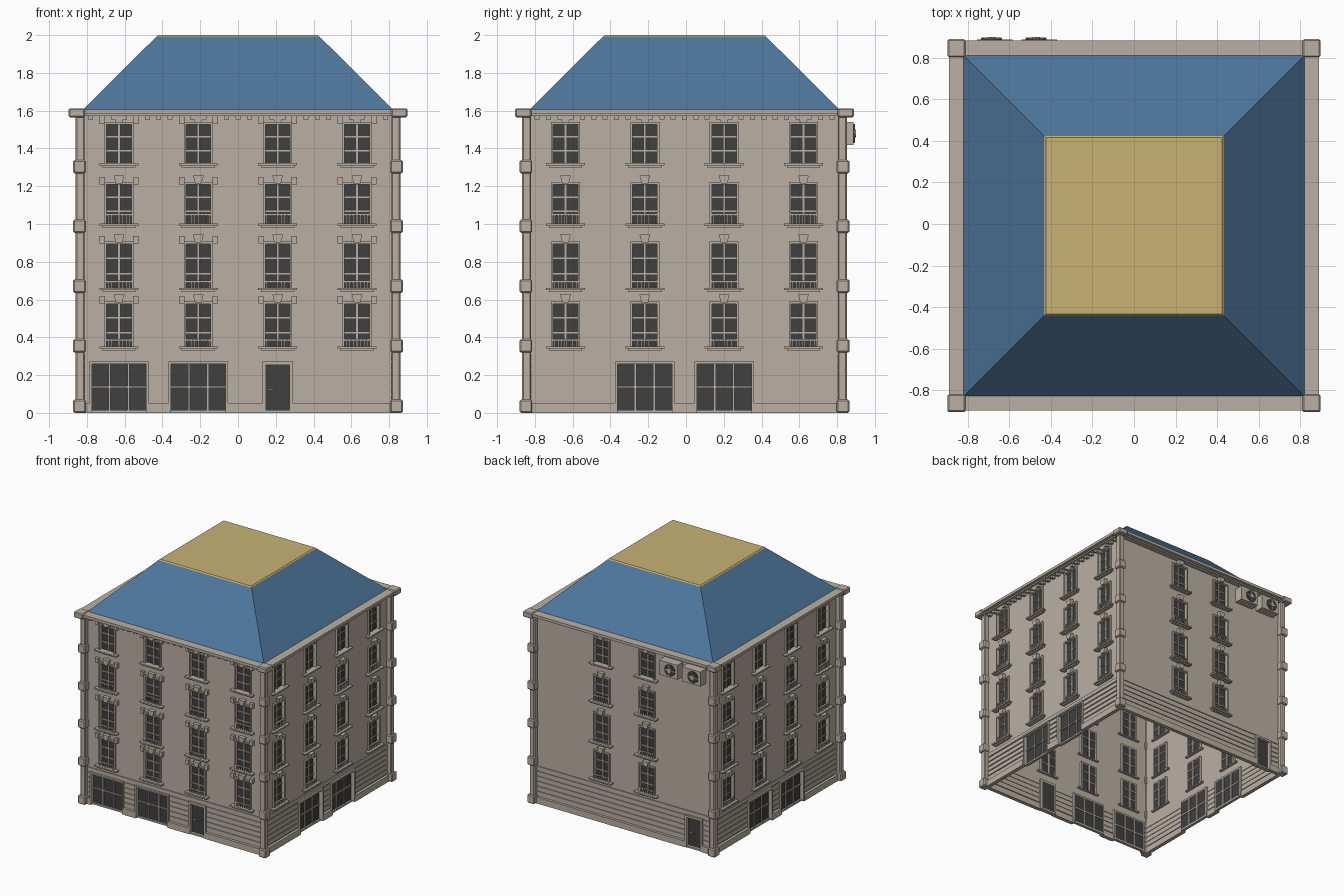
import bpy, bmesh, math
from mathutils import Matrix, Vector

if "Cube" in bpy.data.objects:
    bpy.data.objects.remove(bpy.data.objects["Cube"])

def material(name, rgb):
    m = bpy.data.materials.new(name)
    m.diffuse_color = (*rgb, 1)
    m.use_nodes = True
    m.node_tree.nodes["Principled BSDF"].inputs["Base Color"].default_value = m.diffuse_color
    return m

STONE = material("beige_stone", (0.49, 0.435, 0.37))
GLASS = material("dark_glass", (0.05, 0.05, 0.05))
BLUE = material("blue_roof", (0.075, 0.18, 0.33))
GOLD = material("sand_roof_top", (0.58, 0.45, 0.175))

W = 0.82                               # wall plane distance from the centre
SHIFT = Matrix.Translation((0, -0.008, 0))
parts = {}                             # part name -> (bmesh, material)
side = Matrix.Identity(4)              # placement of the facade being built

def part(name, mat=STONE):
    if name not in parts:
        parts[name] = (bmesh.new(), mat)
    return parts[name][0]

def box(name, u0, u1, z0, z1, d0, d1, mat=STONE, taper=1.0):
    """Box on the current facade: u along it, z up, d outward; taper narrows the bottom."""
    bm = part(name, mat)
    c = (u0 + u1) / 2
    m = Matrix.Translation((c, -(d0 + d1) / 2, (z0 + z1) / 2)) @ Matrix.Diagonal((u1 - u0, d1 - d0, z1 - z0, 1))
    vs = bmesh.ops.create_cube(bm, size=1, matrix=m)["verts"]
    for v in vs:
        if v.co.z < (z0 + z1) / 2:
            v.co.x = c + (v.co.x - c) * taper
        v.co = side @ v.co

def disc(name, u, z, d, r, depth, mat=STONE):
    m = side @ Matrix.Translation((u, -d, z)) @ Matrix.Rotation(math.pi / 2, 4, 'X')
    bmesh.ops.create_cone(part(name, mat), cap_ends=True, segments=20, radius1=r, radius2=r, depth=depth, matrix=m)

def wall(openings):
    """Thin wall sheet with real holes."""
    bm = part("walls")
    us = sorted({-W, W} | {round(v, 4) for o in openings for v in o[:2]})
    zs = sorted({0, 1.6} | {round(v, 4) for o in openings for v in o[2:]})
    for a, b in zip(us, us[1:]):
        for c, e in zip(zs, zs[1:]):
            u, z = (a + b) / 2, (c + e) / 2
            if any(o[0] < u < o[1] and o[2] < z < o[3] for o in openings):
                continue
            bm.faces.new([bm.verts.new(side @ Vector((p, -W, q)))
                          for p, q in ((a, c), (b, c), (b, e), (a, e))])

def frame(name, u, hw, z0, z1, t, d0, d1):
    """Two jambs and a head."""
    box(name, u - hw, u - hw + t, z0, z1, d0, d1)
    box(name, u + hw - t, u + hw, z0, z1, d0, d1)
    box(name, u - hw + t, u + hw - t, z1 - t, z1, d0, d1)

def window(u, z0, z1, row, ears):
    frame("window_frames", u, 0.077, z0, z1, 0.012, W - 0.02, W + 0.015)
    box("window_glass", u - 0.066, u + 0.066, z0, z1 - 0.01, W - 0.02, W - 0.014, GLASS)
    box("window_bars", u - 0.007, u + 0.007, z0, z1 - 0.01, W - 0.024, W - 0.005)
    for f in (0.34, 0.68):
        z = z0 + (z1 - z0 - 0.01) * f
        box("window_bars", u - 0.066, u + 0.066, z - 0.004, z + 0.004, W - 0.023, W - 0.007)
    # sill in two steps, and keystone
    box("sills", u - 0.103, u + 0.103, z0 - 0.005, z0 + 0.007, W - 0.02, W + 0.035)
    box("sills", u - 0.088, u + 0.088, z0 - 0.015, z0 - 0.005, W, W + 0.022)
    box("keystones", u - 0.028, u + 0.028, z1 - 0.006, z1 + 0.037, W, W + 0.03, taper=0.6)
    if ears:
        for s in (-1, 1):
            c = u + s * 0.088
            box("frame_ears", c - 0.014, c + 0.014, z1 - 0.01, z1 + 0.03, W, W + 0.025)
    # low balustrade
    if row < 3:
        h = 0.06 if row == 2 else 0.045
        box("railings", u - 0.066, u + 0.066, z0 + h - 0.009, z0 + h, W + 0.005, W + 0.02)
        for i in range(7):
            c = u - 0.057 + i * 0.019
            box("railings", c - 0.0035, c + 0.0035, z0, z0 + h, W + 0.008, W + 0.016)

def shop(u):
    frame("shop_frames", u, 0.157, 0, 0.272, 0.013, W - 0.02, W + 0.02)
    box("shop_glass", u - 0.145, u + 0.145, 0.012, 0.26, W - 0.02, W - 0.014, GLASS)
    box("shop_bars", u - 0.145, u + 0.145, 0, 0.014, W - 0.024, W)
    box("shop_bars", u - 0.145, u + 0.145, 0.132, 0.142, W - 0.024, W - 0.004)
    for s in (-0.05, 0.05):
        box("shop_bars", u + s - 0.006, u + s + 0.006, 0.01, 0.26, W - 0.024, W - 0.005)

def door(u):
    frame("door_frames", u, 0.08, 0, 0.272, 0.018, W - 0.02, W + 0.02)
    box("door_step", u - 0.065, u + 0.065, 0, 0.014, W - 0.02, W + 0.015)
    box("doors", u - 0.062, u + 0.062, 0.014, 0.256, W - 0.02, W - 0.008, GLASS)
    box("door_handles", u - 0.05, u - 0.022, 0.118, 0.126, W - 0.008, W + 0.006)

ROWS = [(0.345, 0.589), (0.655, 0.907), (0.995, 1.22), (1.315, 1.54)]
ALL = [-0.63, -0.21, 0.21, 0.63]
# window columns, shop windows and doors: front, right, back, left
FACADES = [(ALL, [-0.63, -0.21], [0.21]), (ALL, [-0.21, 0.21], []),
           ([-0.21, 0.21], [], [0.65]), (ALL, [-0.21, 0.21], [])]

for k, (cols, shops, doors) in enumerate(FACADES):
    side = SHIFT @ Matrix.Rotation(k * math.pi / 2, 4, 'Z')
    holes = [(u - 0.066, u + 0.066, a, b - 0.01) for u in cols for a, b in ROWS]
    ground = sorted([(u - 0.157, u + 0.157) for u in shops] + [(u - 0.08, u + 0.08) for u in doors])
    holes += [(a + 0.012, b - 0.012, 0, 0.26) for a, b in ground]
    wall(holes)
    for u in cols:
        for r, (a, b) in enumerate(ROWS):
            window(u, a, b, r, k == 0)
    for u in shops:
        shop(u)
    for u in doors:
        door(u)

    # plinth and grooved ground-floor courses, broken at the openings
    edges = [-W] + [e for g in ground for e in g] + [W]
    for a, b in zip(edges[::2], edges[1::2]):
        box("plinth", a, b, 0, 0.052, W - 0.01, W + 0.022)
        for i in range(5):
            z = 0.062 + i * 0.042
            box("stone_courses", a, b, z, z + 0.034, W - 0.004, W + 0.007)
    box("stone_courses", -W, W, 0.274, 0.306, W, W + 0.007)

    # cornice and dentils
    box("cornice", -0.83, 0.83, 1.583, 1.606, W - 0.02, 0.89)
    box("cornice", -0.83, 0.83, 1.572, 1.583, W - 0.01, 0.865)
    if k != 2:
        for i in range(27):
            u = -0.78 + i * 0.06
            box("dentils", u - 0.013, u + 0.013, 1.552, 1.574, W, 0.85)

    # corner pillar with raised blocks and cap
    box("corner_pillars", 0.812, 0.86, 0, 1.58, 0.812, 0.86)
    for z in (0, 0.32, 0.636, 0.953, 1.268):
        box("corner_blocks", 0.806, 0.873, z, z + 0.07, 0.806, 0.873)
    box("corner_caps", 0.81, 0.897, 1.565, 1.612, 0.81, 0.897)

# air conditioners on the back
side = SHIFT @ Matrix.Rotation(math.pi, 4, 'Z')
for u in (0.456, 0.67):
    box("air_conditioners", u - 0.085, u + 0.085, 1.418, 1.54, W, 0.896)
    disc("fan_openings", u + 0.015, 1.479, 0.897, 0.05, 0.006, GLASS)
    disc("fan_hubs", u + 0.015, 1.479, 0.901, 0.02, 0.014)
    for i in range(2):
        w, h = ((0.048, 0.004), (0.004, 0.048))[i]
        box("fan_guards", u + 0.015 - w, u + 0.015 + w, 1.479 - h, 1.479 + h, 0.898, 0.904)

# hipped roof skirt and flat top
def frustum(name, mat, z0, z1, r0, r1, caps):
    m = SHIFT @ Matrix.Translation((0, 0, (z0 + z1) / 2)) @ Matrix.Rotation(math.pi / 4, 4, 'Z')
    bmesh.ops.create_cone(part(name, mat), cap_ends=caps, segments=4, radius1=r0 * math.sqrt(2),
                          radius2=r1 * math.sqrt(2), depth=z1 - z0, matrix=m)

frustum("roof_slopes", BLUE, 1.585, 1.992, 0.84, 0.432, False)
frustum("roof_top", GOLD, 1.99, 2.0, 0.434, 0.424, True)

for name, (bm, mat) in parts.items():
    if name == "walls":
        bmesh.ops.remove_doubles(bm, verts=bm.verts, dist=1e-5)
    me = bpy.data.meshes.new(name)
    bm.to_mesh(me)
    bm.free()
    me.materials.append(mat)
    ob = bpy.data.objects.new(name, me)
    bpy.context.collection.objects.link(ob)
    if name in ("corner_blocks", "corner_caps", "corner_pillars"):
        bev = ob.modifiers.new("chamfer", 'BEVEL')
        bev.width, bev.segments = 0.007, 1
